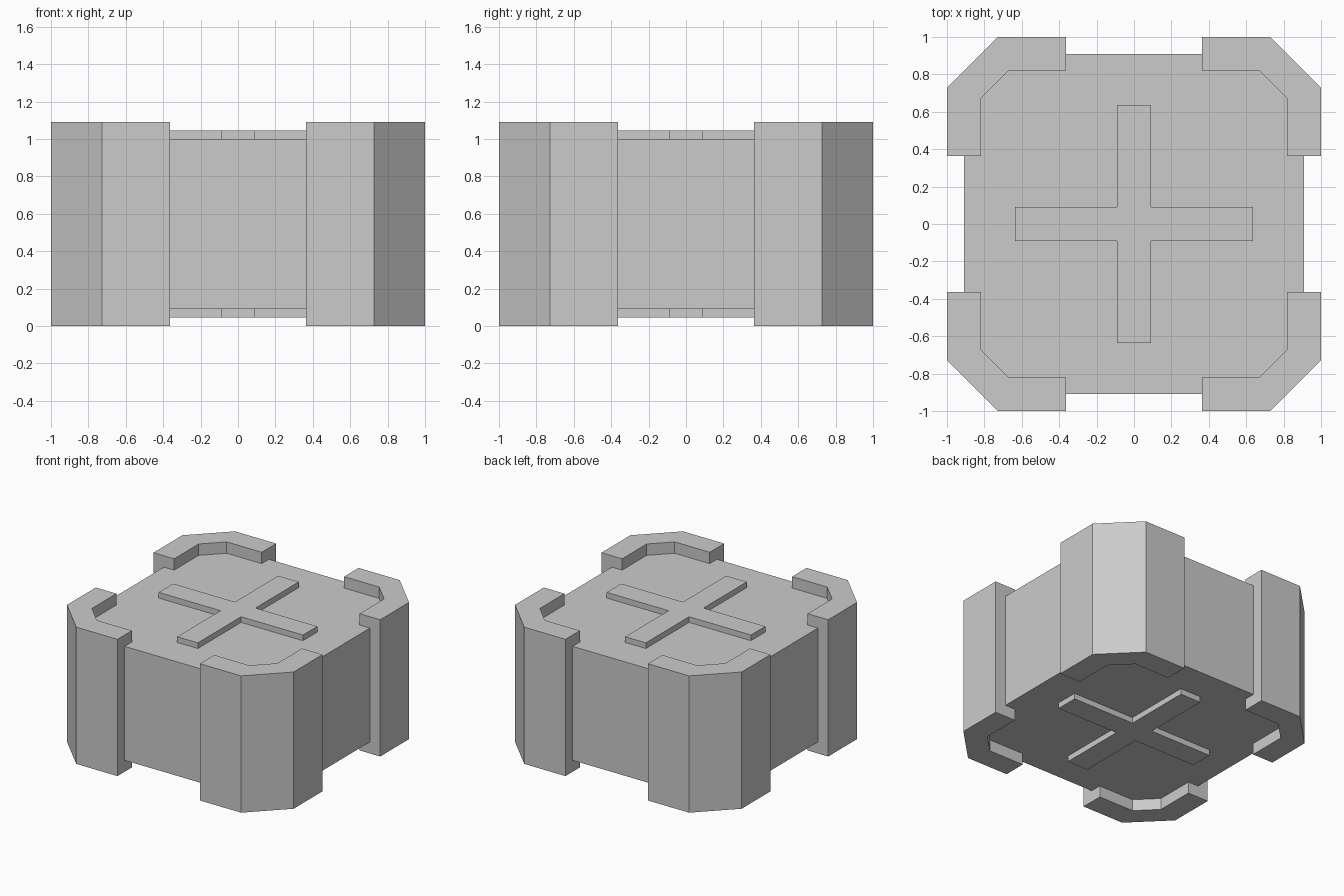
import bpy
import bmesh

if "Cube" in bpy.data.objects:
    bpy.data.objects.remove(bpy.data.objects["Cube"])

U = 1 / 11  # the design sits on a grid of elevenths


def prism(name, outline, z0, z1):
    """Extrude a flat outline (in grid units) from z0 to z1."""
    bm = bmesh.new()
    base = bm.faces.new([bm.verts.new((x * U, y * U, z0 * U)) for x, y in outline])
    top = bmesh.ops.extrude_face_region(bm, geom=[base])["geom"]
    verts = [v for v in top if isinstance(v, bmesh.types.BMVert)]
    bmesh.ops.translate(bm, verts=verts, vec=(0, 0, (z1 - z0) * U))
    bmesh.ops.recalc_face_normals(bm, faces=bm.faces)
    mesh = bpy.data.meshes.new(name)
    bm.to_mesh(mesh)
    bm.free()
    obj = bpy.data.objects.new(name, mesh)
    bpy.context.collection.objects.link(obj)
    return obj


def turned(points):
    """Repeat points in four quarter turns to close an outline."""
    out = []
    for _ in range(4):
        out += points
        points = [(-y, x) for x, y in points]
    return out


# Crate body, chamfered so its corners stay inside the guards
prism("crate_body", turned([(10, 7.7), (7.7, 10)]), 1, 11)

# Raised crosses on the lid and underside
cross = turned([(7, -1), (7, 1), (1, 1)])
prism("top_cross", cross, 11, 11.5)
prism("bottom_cross", cross, 0.5, 1)

# Four wraparound corner guards
guard = [(4, 11), (8, 11), (11, 8), (11, 4), (9, 4), (9, 7.4), (7.4, 9), (4, 9)]
for i, corner in enumerate(("back_right", "back_left", "front_left", "front_right")):
    outline = guard
    for _ in range(i):
        outline = [(-y, x) for x, y in outline]
    prism("corner_guard_" + corner, outline, 0, 12)
